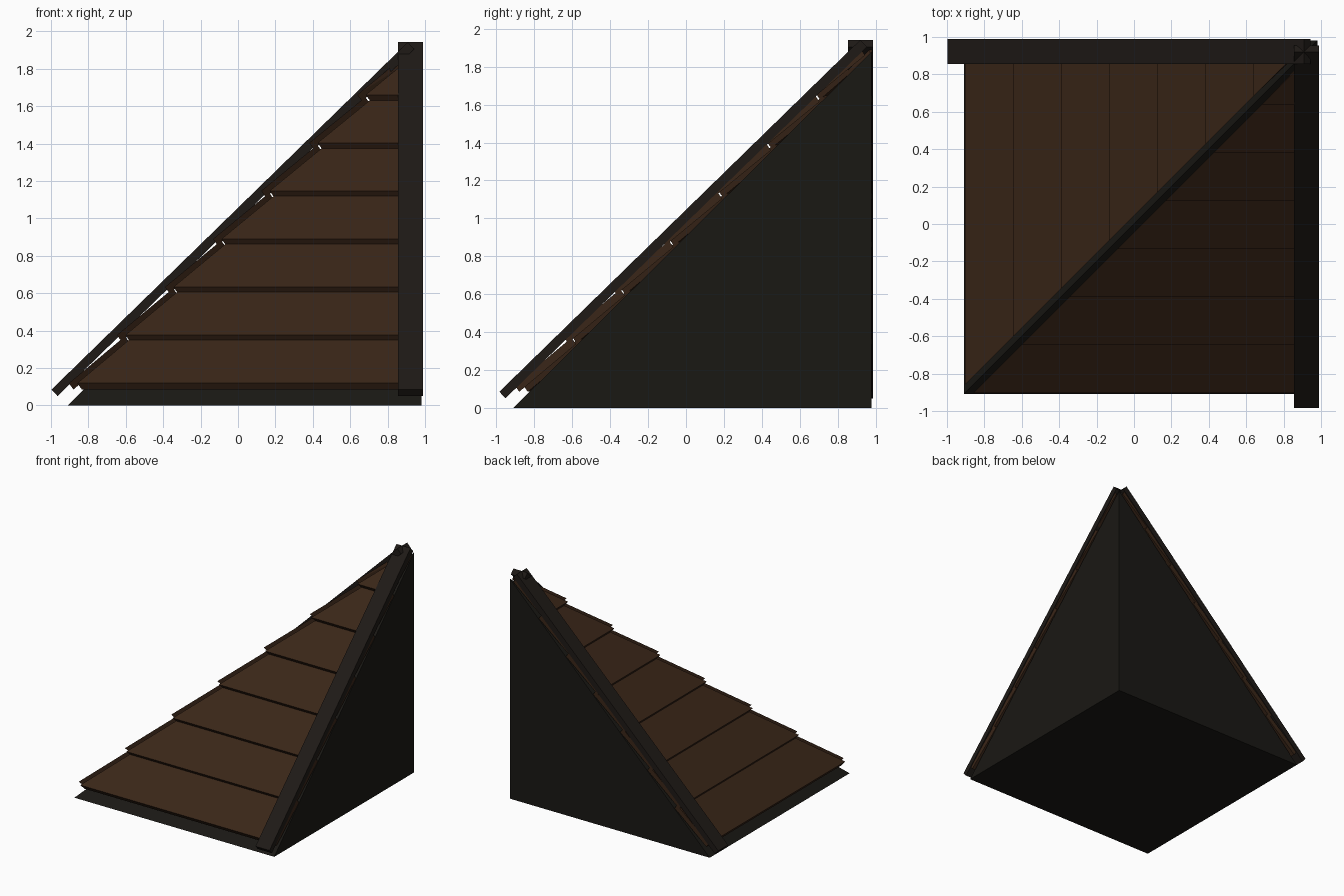
import bpy, bmesh

if "Cube" in bpy.data.objects:
    bpy.data.objects.remove(bpy.data.objects["Cube"])


def material(name, col):
    m = bpy.data.materials.new(name)
    m.diffuse_color = (*col, 1)
    m.use_nodes = True
    m.node_tree.nodes["Principled BSDF"].inputs["Base Color"].default_value = m.diffuse_color
    return m


WOOD = material("brown_wood", (0.042, 0.019, 0.009))
TRIM = material("dark_trim", (0.013, 0.010, 0.008))
CORE = material("black_core", (0.010, 0.009, 0.007))


def hull(name, points, mat, swap=False):
    """Convex solid from corner points; swap mirrors it across the hip (x <-> y)."""
    bm = bmesh.new()
    for x, y, z in points:
        bm.verts.new((y, x, z) if swap else (x, y, z))
    bmesh.ops.convex_hull(bm, input=bm.verts[:])
    bmesh.ops.dissolve_limit(bm, angle_limit=0.01, verts=bm.verts[:], edges=bm.edges[:])
    bmesh.ops.recalc_face_normals(bm, faces=bm.faces[:])
    me = bpy.data.meshes.new(name)
    bm.to_mesh(me)
    bm.free()
    me.materials.append(mat)
    ob = bpy.data.objects.new(name, me)
    bpy.context.collection.objects.link(ob)
    return ob


LOW, HIGH, APEX = -0.91, 0.98, 1.88
SLOPE = APEX / (HIGH - LOW)

# solid corner core: quarter pyramid with vertical back and right walls
hull("roof_core", [(LOW, LOW, 0), (HIGH, LOW, 0), (HIGH, HIGH, 0),
                   (LOW, HIGH, 0), (HIGH, HIGH, APEX)], CORE)

for side, swap in (("front", False), ("left", True)):
    # overlapping planks, each mitred along the hip
    for i in range(7):
        y0 = -0.88 + 0.257 * i
        z0 = 0.085 + 0.257 * i
        y1 = min(y0 + 0.30, 0.945)
        z1 = (y1 - LOW) * SLOPE + (0.008 if i < 6 else 0.015)
        profile = [(y0, z0), (y0 - 0.024, z0 + 0.034),
                   (y1, z1), (y1 - 0.024, z1 + 0.034)]
        pts = [(x, y, z) for y, z in profile
               for x in (min(y + 0.045, 0.975), 0.982)]
        hull(f"{side}_plank_{i + 1}", pts, WOOD, swap)

    # sloping edge board over the plank ends
    d = 0.0 if swap else 0.012
    profile = [(-0.997 + d, 0.085), (-0.965 + d, 0.05),
               (0.943 + d, 1.905), (0.908 + d, 1.942)]
    pts = [(x, y, z) for y, z in profile for x in (0.855, 0.988)]
    hull(f"{side}_edge_board", pts, TRIM, swap)
